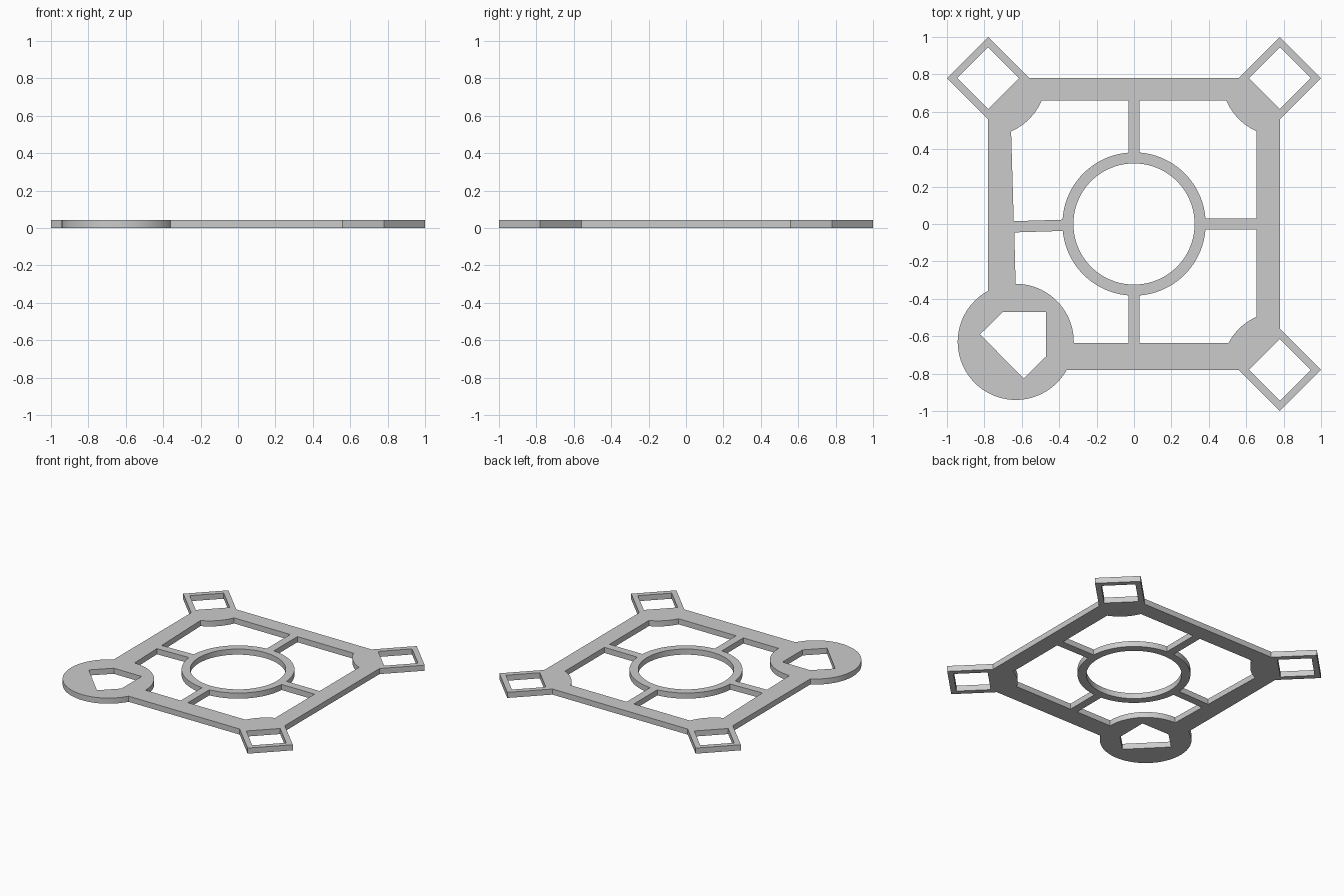
import bpy, bmesh
from math import atan2, cos, sin, pi, hypot

if "Cube" in bpy.data.objects:
    bpy.data.objects.remove(bpy.data.objects["Cube"])

THICK = 0.042


def arc(c, p, q, n=24, long_way=False):
    """Points on the circle round c from p to q."""
    r = hypot(p[0] - c[0], p[1] - c[1])
    a = atan2(p[1] - c[1], p[0] - c[0])
    d = (atan2(q[1] - c[1], q[0] - c[0]) - a + pi) % (2 * pi) - pi
    if long_way:
        d -= 2 * pi if d > 0 else -2 * pi
    return [(c[0] + r * cos(a + d * i / n), c[1] + r * sin(a + d * i / n)) for i in range(n + 1)]


def diamond(x, y, r):
    return [(x + r, y), (x, y + r), (x - r, y), (x, y - r)]


O = (0, 0)
PAD = (-0.632, -0.63)      # round corner pad centre
K = 0.78                   # frame half width and diamond centres

# Outer outline: frame, three diamond corners, round pad
outline = [(0.56, -K), (K, -1), (1, -K), (K, -0.56),
           (K, 0.56), (1, K), (K, 1), (0.56, K),
           (-0.56, K), (-K, 1), (-1, K), (-K, 0.56)]
outline += arc(PAD, (-K, -0.357), (-0.361, -K), 64, True)

# Four window openings between frame, spokes and ring
windows = [
    arc((K, K), (0.494, 0.66), (0.655, 0.496))
    + [(0.655, 0.03)] + arc(O, (0.382, 0.03), (0.03, 0.382)) + [(0.03, 0.66)],
    arc((K, -K), (0.506, -0.635), (0.655, -0.496))
    + [(0.655, -0.03)] + arc(O, (0.382, -0.03), (0.03, -0.382)) + [(0.03, -0.635)],
    arc((-K, K), (-0.494, 0.66), (-0.657, 0.495))
    + [(-0.643, 0.015)] + arc(O, (-0.382, 0.023), (-0.03, 0.382)) + [(-0.03, 0.66)],
    arc(PAD, (-0.322, -0.635), (-0.633, -0.32))
    + [(-0.64, -0.045)] + arc(O, (-0.381, -0.037), (-0.03, -0.382)) + [(-0.03, -0.635)],
]

# Central bore, diamond sockets and five-sided pad socket
bore = [(0.324 * cos(2 * pi * i / 96), 0.324 * sin(2 * pi * i / 96)) for i in range(96)]
sockets = [diamond(x, y, 0.165) for x, y in ((K, K), (-K, K), (K, -K))]
sockets.append([(-0.70, -0.47), (-0.47, -0.47), (-0.47, -0.708), (-0.59, -0.826), (-0.823, -0.59)])

# Filled, extruded profile
curve = bpy.data.curves.new("frame_plate", 'CURVE')
curve.dimensions = '2D'
curve.fill_mode = 'BOTH'
curve.extrude = THICK / 2
for loop in [outline, bore] + windows + sockets:
    s = curve.splines.new('POLY')
    s.points.add(len(loop) - 1)
    for pt, (x, y) in zip(s.points, loop):
        pt.co = (x, y, 0, 1)
    s.use_cyclic_u = True
plate = bpy.data.objects.new("frame_plate", curve)
bpy.context.collection.objects.link(plate)
plate.location.z = THICK / 2
bpy.context.view_layer.objects.active = plate
plate.select_set(True)
bpy.ops.object.convert(target='MESH')
plate = bpy.context.object

# Weld caps to walls and shade
bm = bmesh.new()
bm.from_mesh(plate.data)
bmesh.ops.remove_doubles(bm, verts=bm.verts, dist=1e-5)
bmesh.ops.recalc_face_normals(bm, faces=bm.faces)
bm.to_mesh(plate.data)
bm.free()
bpy.ops.object.shade_smooth_by_angle()
